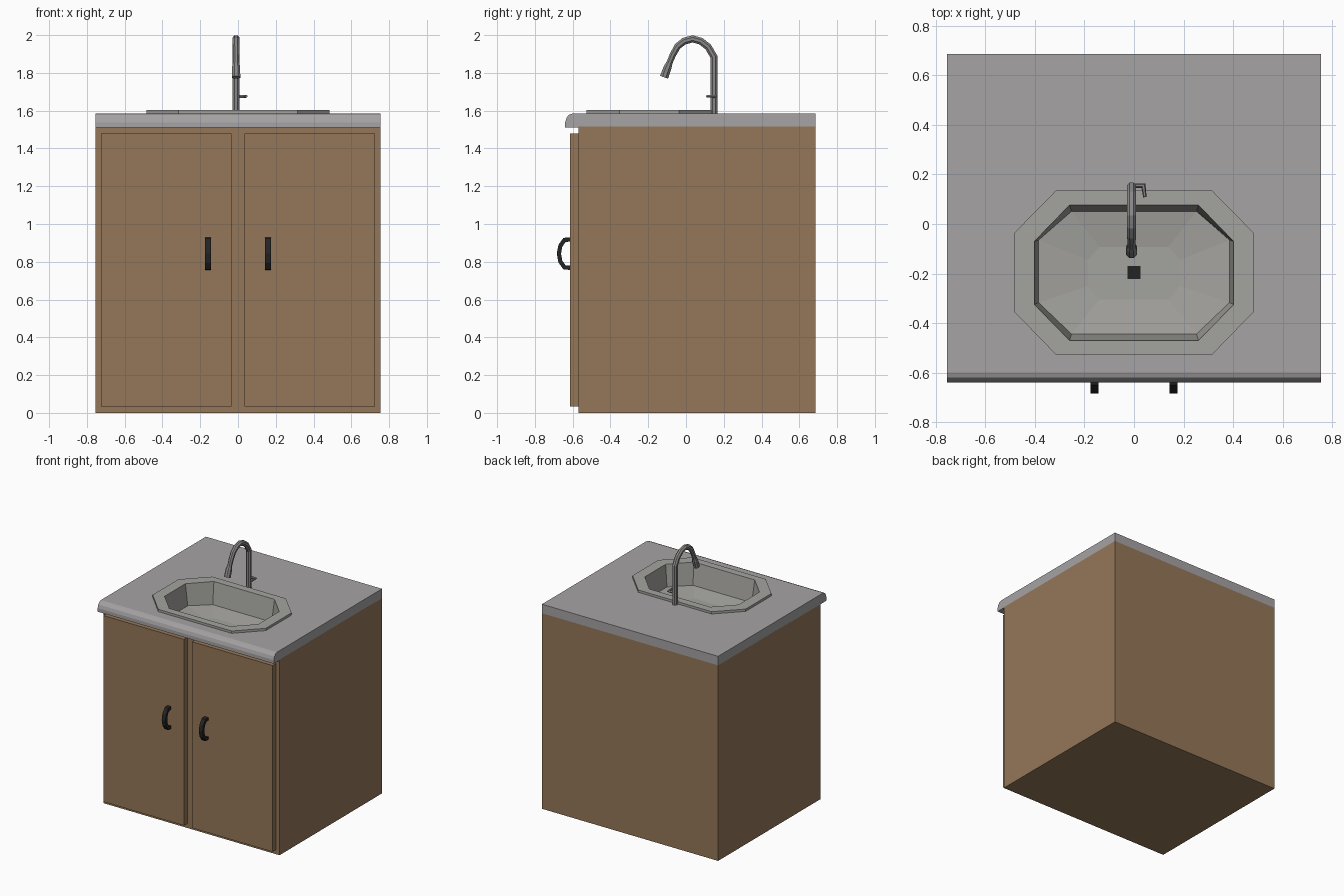
import bpy, bmesh, math
from mathutils import Vector

if "Cube" in bpy.data.objects:
    bpy.data.objects.remove(bpy.data.objects["Cube"])


def material(name, r, g, b):
    lin = [((c / 255 + 0.055) / 1.055) ** 2.4 for c in (r, g, b)]
    m = bpy.data.materials.new(name)
    m.diffuse_color = (*lin, 1)
    m.use_nodes = True
    m.node_tree.nodes["Principled BSDF"].inputs["Base Color"].default_value = m.diffuse_color
    return m


WOOD = material("brown_wood", 148, 119, 88)
STONE = material("grey_counter", 166, 163, 164)
BASIN = material("warm_grey_basin", 164, 163, 159)
METAL = material("grey_metal", 138, 136, 135)
BLACK = material("black", 36, 36, 36)


def finish(name, bm, mat, fix=True):
    if fix:
        bmesh.ops.recalc_face_normals(bm, faces=bm.faces)
    me = bpy.data.meshes.new(name)
    bm.to_mesh(me)
    bm.free()
    me.materials.append(mat)
    ob = bpy.data.objects.new(name, me)
    bpy.context.collection.objects.link(ob)
    return ob


def loft(name, rings, mat, cap_start=True, fix=True):
    """Skin a list of equal-length point rings, capping the ends."""
    bm = bmesh.new()
    vs = [[bm.verts.new(p) for p in ring] for ring in rings]
    n = len(vs[0])
    for a, b in zip(vs, vs[1:]):
        for i in range(n):
            j = (i + 1) % n
            bm.faces.new((a[i], a[j], b[j], b[i]))
    if cap_start:
        bm.faces.new(vs[0][::-1])
    bm.faces.new(vs[-1])
    return finish(name, bm, mat, fix)


def box(name, lo, hi, mat, open_top=False):
    bm = bmesh.new()
    bmesh.ops.create_cube(bm, size=1)
    for v in bm.verts:
        v.co = [l + (c + 0.5) * (h - l) for c, l, h in zip(v.co, lo, hi)]
    if open_top:
        bm.normal_update()
        top = [f for f in bm.faces if f.normal.z > 0.9]
        bmesh.ops.delete(bm, geom=top, context='FACES_ONLY')
    return finish(name, bm, mat, False)


def sweep(name, path, section, scales, mat, ref):
    """Sweep a 2D section along a planar path; ref is the plane's normal."""
    pts, ref, rings = [Vector(p) for p in path], Vector(ref), []
    for i, p in enumerate(pts):
        d0 = (p - pts[max(i - 1, 0)]).normalized()
        d1 = (pts[min(i + 1, len(pts) - 1)] - p).normalized()
        t = (d0 + d1).normalized()
        miter = 1 / max(t.dot(d1 if d1.length else d0), 0.5)
        v = t.cross(ref) * miter
        rings.append([p + (ref * a + v * b) * scales[i] for a, b in section])
    return loft(name, rings, mat)


def circle(n):
    return [(math.cos((k + 0.5) * math.tau / n), math.sin((k + 0.5) * math.tau / n))
            for k in range(n)]


def octagon(hx, cx, y0, y1, c0, c1, z):
    """Counter-clockwise cut-corner rectangle at height z."""
    return [(hx, c0, z), (hx, c1, z), (cx, y1, z), (-cx, y1, z),
            (-hx, c1, z), (-hx, c0, z), (-cx, y0, z), (cx, y0, z)]


# Cabinet body and doors
box("cabinet_body", (-0.755, -0.57, 0), (0.755, 0.685, 1.515), WOOD, open_top=True)
for side, name in ((-1, "left"), (1, "right")):
    xs = sorted((side * 0.035, side * 0.725))
    box(name + "_door", (xs[0], -0.613, 0.035), (xs[1], -0.569, 1.478), WOOD)
    # Curved door handle
    hz = 0.843
    path = [(-0.61, 0.075), (-0.643, 0.073), (-0.665, 0.042),
            (-0.673, 0), (-0.665, -0.042), (-0.643, -0.073), (-0.61, -0.075)]
    sweep(name + "_handle", [(side * 0.159, y, hz + z) for y, z in path],
          [(0.016, 0.011), (-0.016, 0.011), (-0.016, -0.011), (0.016, -0.011)],
          [1] * len(path), BLACK, (1, 0, 0))

# Countertop with rounded front edge
profile = [(0.685, 1.51), (0.685, 1.585), (-0.60, 1.585), (-0.62, 1.578),
           (-0.632, 1.563), (-0.64, 1.538), (-0.64, 1.51)]
counter = loft("countertop", [[(x, y, z) for y, z in profile] for x in (-0.755, 0.755)], STONE)

# Basin opening in the countertop
cutter = loft("opening_cutter", [octagon(0.44, 0.285, -0.495, 0.105, -0.335, -0.055, z)
                                 for z in (1.4, 1.7)], STONE)
cutter.hide_render = True
mod = counter.modifiers.new("opening", 'BOOLEAN')
mod.operation = 'DIFFERENCE'
mod.solver = 'EXACT'
mod.object = cutter
bpy.context.view_layer.objects.active = counter
bpy.ops.object.modifier_apply(modifier=mod.name)
bpy.data.objects.remove(cutter)

# Sink: raised rim, steep wall, shallow floor
loft("sink_basin", [
    octagon(0.485, 0.315, -0.527, 0.135, -0.352, -0.038, 1.584),
    octagon(0.485, 0.315, -0.527, 0.135, -0.352, -0.038, 1.603),
    octagon(0.402, 0.26, -0.47, 0.076, -0.325, -0.07, 1.603),
    octagon(0.385, 0.252, -0.444, 0.051, -0.317, -0.065, 1.435),
    octagon(0.185, 0.14, -0.305, -0.092, -0.25, -0.145, 1.415)],
    BASIN, cap_start=False, fix=False)
box("drain", (-0.026, -0.222, 1.41), (0.026, -0.17, 1.421), BLACK)

# Faucet: stem, gooseneck and flared spray head
fx = -0.01
neck = [(0.148, 1.58), (0.148, 1.885), (0.117, 1.938), (0.078, 1.968), (0.035, 1.98),
        (-0.01, 1.968), (-0.045, 1.94), (-0.07, 1.895), (-0.092, 1.842)]
sweep("faucet_neck", [(fx, y, z) for y, z in neck], circle(8),
      [0.02] * 6 + [0.019, 0.018, 0.017], METAL, (1, 0, 0))
head = [(-0.088, 1.852), (-0.097, 1.83), (-0.116, 1.777)]
sweep("faucet_head", [(fx, y, z) for y, z in head], circle(8),
      [0.018, 0.023, 0.024], METAL, (1, 0, 0))

# Faucet lever
sweep("faucet_lever", [(fx, 0.155, 1.676), (0.038, 0.155, 1.676), (0.044, 0.108, 1.676)],
      circle(6), [0.009, 0.009, 0.007], METAL, (0, 0, 1))
